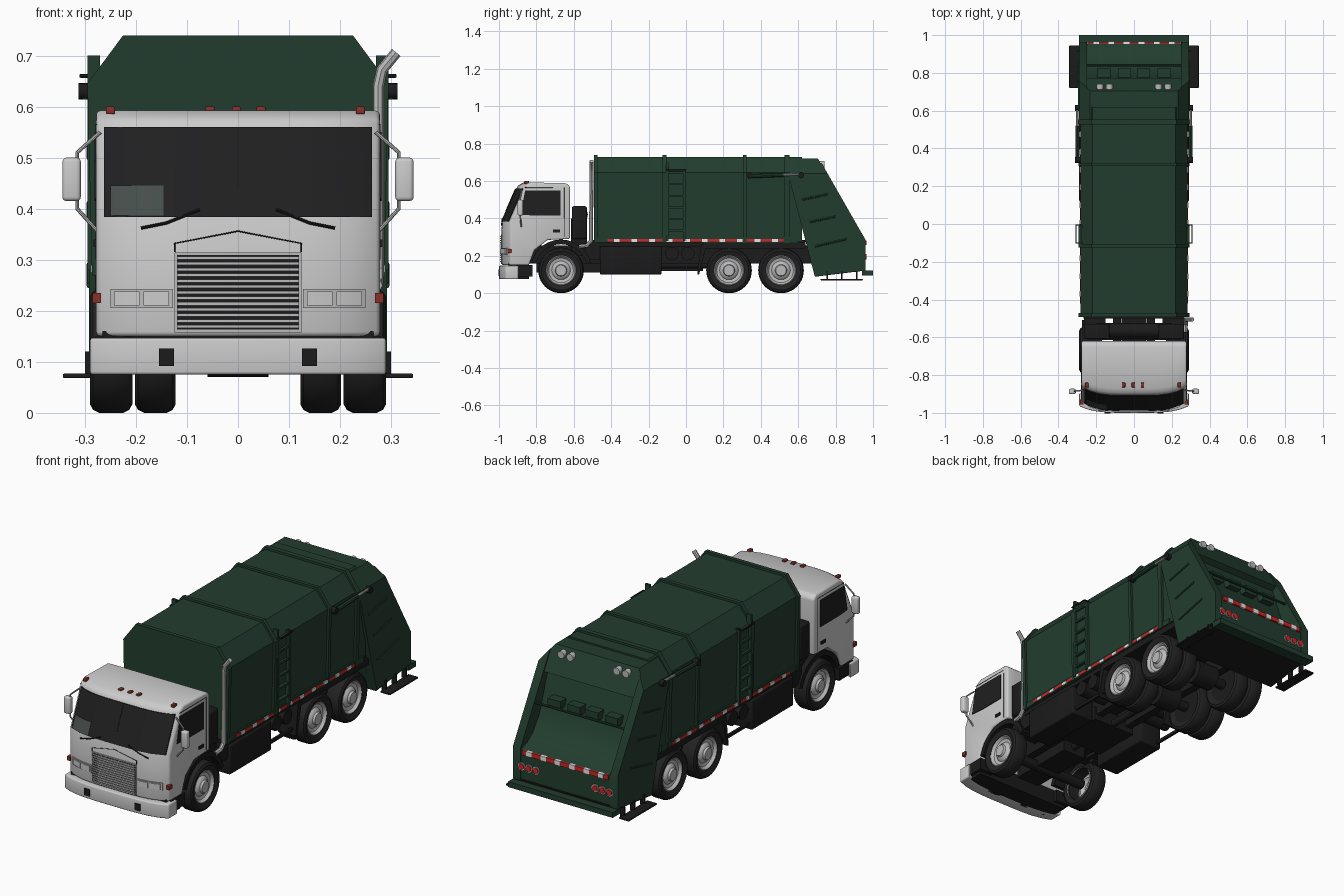
import bpy, bmesh, math
from mathutils import Vector

if "Cube" in bpy.data.objects:
    bpy.data.objects.remove(bpy.data.objects["Cube"])


def material(name, r, g, b, rough=0.6):
    m = bpy.data.materials.new(name)
    m.use_nodes = True
    m.diffuse_color = (r, g, b, 1)
    node = next(n for n in m.node_tree.nodes if n.type == "BSDF_PRINCIPLED")
    node.inputs["Base Color"].default_value = (r, g, b, 1)
    node.inputs["Roughness"].default_value = rough
    return m


green = material("dark green paint", .016, .046, .028)
white = material("white paint", .6, .6, .6)
black = material("black metal", .011, .011, .011)
rubber = material("tyre rubber", .016, .016, .016)
glass = material("dark glass", .014, .014, .015)
pane = material("grey glass", .06, .075, .07)
chrome = material("pale metal", .5, .5, .5)
amber = material("dark red lens", .25, .03, .02)
red = material("red tape", .6, .02, .02)
bright = material("white tape", .8, .8, .8)


def finish(name, bm, mat, mirror=False, bevel=0, segments=3):
    bmesh.ops.recalc_face_normals(bm, faces=bm.faces)
    if bevel:
        edges = [e for e in bm.edges if len(e.link_faces) == 2 and e.calc_face_angle() > .6]
        bmesh.ops.bevel(bm, geom=edges, offset=bevel, segments=segments, profile=.5,
                        affect='EDGES', clamp_overlap=True)
    me = bpy.data.meshes.new(name)
    bm.to_mesh(me)
    bm.free()
    me.materials.append(mat)
    for p in me.polygons:
        p.use_smooth = True
    me.set_sharp_from_angle(angle=math.radians(32))
    ob = bpy.data.objects.new(name, me)
    bpy.context.collection.objects.link(ob)
    if mirror:
        ob.modifiers.new("Mirror", "MIRROR").use_mirror_merge = False
    return ob


def loft(rings):
    bm = bmesh.new()
    rows = [[bm.verts.new(p) for p in ring] for ring in rings]
    n = len(rows[0])
    for a, b in zip(rows, rows[1:]):
        for i in range(n):
            bm.faces.new((a[i], a[(i + 1) % n], b[(i + 1) % n], b[i]))
    bm.faces.new(rows[0])
    bm.faces.new(rows[-1])
    return bm


def box(name, x, y, z, mat, **kw):
    ring = [(y[0], z[0]), (y[1], z[0]), (y[1], z[1]), (y[0], z[1])]
    return finish(name, loft([[(a, *p) for p in ring] for a in x]), mat, **kw)


def across(name, profile, x0, x1, mat, steps=1, bow=0, chamfer=False, **kw):
    """Side profile (y, z) run along x; bow curves the front corners backwards."""
    xs = [x0 + (x1 - x0) * i / steps for i in range(steps + 1)]
    bm = loft([[(x, y + (bow * (x / .278) ** 4 if y < -.85 else 0), z)
                for y, z in profile] for x in xs])
    for s in ((1, -1) if chamfer else ()):
        cut = bmesh.ops.bisect_plane(bm, geom=bm.verts[:] + bm.edges[:] + bm.faces[:],
                                     plane_co=(s * .225, 0, .73), plane_no=(s * .09, 0, .068),
                                     clear_outer=True)
        edges = [e for e in cut["geom_cut"] if isinstance(e, bmesh.types.BMEdge)]
        if edges:
            bmesh.ops.holes_fill(bm, edges=edges)
    return finish(name, bm, mat, **kw)


def shell(name, y0, y1, grow, mat):
    """Body cross-section with chamfered roof corners, run along y."""
    half = [(.275 + grow, .28 - grow), (.284 + grow, .645), (.22 + grow / 2, .728 + grow)]
    ring = half + [(-x, z) for x, z in reversed(half)]
    return finish(name, loft([[(x, y, z) for x, z in ring] for y in (y0, y1)]), mat)


def lathe(name, profile, centre, axis, mat, steps=32, **kw):
    bm = bmesh.new()
    c, a = Vector(centre), Vector(axis)
    vs = [bm.verts.new(c + a * d + Vector((0, 0, r))) for r, d in profile]
    es = [bm.edges.new(p) for p in zip(vs, vs[1:])]
    bmesh.ops.spin(bm, geom=vs + es, cent=c, axis=a, angle=math.tau, steps=steps)
    bmesh.ops.remove_doubles(bm, verts=bm.verts, dist=.0003)
    return finish(name, bm, mat, **kw)


def drum(name, r, length, centre, axis, mat, **kw):
    return lathe(name, [(0, 0), (r, 0), (r, length), (0, length)], centre, axis, mat, **kw)


def tube(name, pts, r, mat, mirror=False):
    cu = bpy.data.curves.new(name, "CURVE")
    cu.dimensions, cu.bevel_depth, cu.bevel_resolution, cu.use_fill_caps = '3D', r, 2, True
    sp = cu.splines.new("POLY")
    sp.points.add(len(pts) - 1)
    for p, co in zip(sp.points, pts):
        p.co = (*co, 1)
    tmp = bpy.data.objects.new(name, cu)
    bm = bmesh.new()
    bm.from_mesh(tmp.to_mesh())
    bpy.data.objects.remove(tmp)
    return finish(name, bm, mat, mirror=mirror)


X, Y = (1, 0, 0), (0, 1, 0)

# Cab shell with bowed front
across("cab", [(-.985, .15), (-.985, .38), (-.9, .575), (-.87, .592), (-.64, .588), (-.62, .57),
               (-.62, .29), (-.74, .285), (-.81, .23), (-.84, .15)],
       -.278, .278, white, steps=12, bow=.045, bevel=.009)


def face_y(z):
    return -.985 + max(0, z - .38) * .436


def front_plate(name, x0, x1, z0, z1, out, mat, **kw):
    a, b = face_y(z0), face_y(z1)
    return across(name, [(a - out, z0), (b - out, z1), (b + .004, z1), (a + .004, z0)],
                  x0, x1, mat, steps=8, bow=.045, **kw)


# Windshield, side windows and door details
front_plate("windshield", -.262, .262, .384, .56, .005, glass)
front_plate("windshield_corner_pane", -.25, -.146, .387, .445, .0065, pane)
front_plate("windshield_divider", -.002, .002, .44, .558, .007, black)
across("side_window", [(-.885, .42), (-.86, .55), (-.67, .55), (-.67, .415), (-.81, .415)],
       .27, .281, glass, mirror=True)
box("door_handle", (.27, .283), (-.71, -.675), (.325, .34), black, mirror=True)
tube("door_seam", [(.278, -.65, .3), (.278, -.65, .565), (.278, -.86, .565)], .0015, black, True)
for s in (1, -1):
    tube("wiper", [(s * .075, -.983, .398), (s * .14, -.985, .372), (s * .19, -.985, .362)], .003, black)

# Grille, hood outline and headlights
front_plate("grille_frame", -.124, .124, .157, .314, .004, chrome)
front_plate("grille_back", -.119, .119, .163, .309, .005, black)
for i in range(13):
    z = .166 + i * .0112
    front_plate("grille_slat", -.119, .119, z, z + .006, .01, chrome)
outline = [(-.124, .315), (-.124, .332), (0, .356), (.124, .332), (.124, .315)]
tube("hood_outline", [(x, -.985, z) for x, z in outline], .0015, black)
front_plate("headlight_bezel", .127, .25, .205, .243, .004, chrome, mirror=True)
for x in (.135, .193):
    front_plate("headlight", x, x + .05, .21, .238, .008, white, mirror=True)
box("corner_marker", (.268, .285), (-.955, -.93), (.215, .235), amber, mirror=True)
for x in (-.25, -.055, -.003, .045, .24):
    box("roof_marker", (x - .009, x + .009), (-.865, -.84), (.585, .6), amber, bevel=.003)

# Bumper
across("front_bumper", [(-1, .075), (-1, .147), (-.93, .147), (-.93, .075)], -.29, .29, white,
       steps=12, bow=.03, bevel=.006)
box("bumper_insert", (.125, .155), (-1.003, -.99), (.092, .126), black, mirror=True)
box("cab_floor", (-.265, .265), (-.95, -.84), (.075, .16), black)
box("cab_step", (.2, .28), (-.93, -.82), (.09, .15), black, mirror=True)

# Mirrors
box("mirror", (.308, .344), (-.9, -.872), (.415, .5), white, mirror=True, bevel=.008)
tube("mirror_arm", [(.27, -.88, .55), (.315, -.885, .51), (.315, -.885, .4), (.27, -.88, .35)],
     .004, chrome, True)

# Front fenders, drawn as arcs round the wheel
def arc(r, a, b):
    return [(-.668 + r * math.cos(math.radians(a + (b - a) * i / 12)),
             .122 + r * math.sin(math.radians(a + (b - a) * i / 12))) for i in range(13)]


across("front_fender", arc(.165, 15, 165) + arc(.14, 165, 15), .17, .276, black, mirror=True)

# Wheels
def tyre(name, y, x0, x1):
    w = x1 - x0
    prof = [(.08, .01), (.105, 0), (.116, .006), (.122, .018)]
    prof += [(r, w - d) for r, d in reversed(prof)]
    lathe(name, prof + prof[:1], (x0, y, .122), X, rubber, steps=40, mirror=True)


rim = [(.084, 0), (.084, .068), (.076, .074), (.066, .06), (.05, .056), (.042, .066),
       (.032, .07), (.028, .08), (0, .08)]
for y, rear in ((-.668, False), (.23, True), (.508, True)):
    tyre("outer_tyre", y, .207, .29)
    lathe("wheel_rim", rim, (.207, y, .122), X, chrome, mirror=True)
    if rear:
        tyre("inner_tyre", y, .122, .202)
        drum("inner_hub", .084, .06, (.132, y, .122), X, black, mirror=True)
        drum("differential", .06, .12, (-.06, y, .13), X, black)
    drum("axle", .025, .46, (-.23, y, .122), X, black)

# Chassis and underbody equipment
box("frame_rail", (.07, .11), (-.93, .68), (.16, .255), black, mirror=True)
box("underbody", (-.268, .268), (-.5, .64), (.25, .285), black)
box("side_tank", (.15, .278), (-.46, -.13), (.1, .25), black, mirror=True, bevel=.008)
box("crossmember", (-.12, .12), (-.4, -.15), (.13, .2), black)
box("transmission", (-.065, .065), (-.8, -.45), (.11, .25), black)
drum("drive_shaft", .018, .7, (0, -.46, .15), Y, black)
for y in (-.075, .01):
    drum("air_tank", .036, .15, (.12, y, .212), X, black, mirror=True)
box("lower_rail", (.25, .262), (-.13, .09), (.12, .135), black, mirror=True)
box("rear_fender", (.12, .28), (.09, .64), (.238, .27), black, mirror=True)
across("mud_flap", [(.06, .1), (.07, .1), (.11, .26), (.08, .26)], .13, .28, black, mirror=True)

# Engine bay behind the cab and exhaust stack
box("engine_block", (-.25, .25), (-.615, -.53), (.2, .4), black)
box("air_box", (.13, .265), (-.61, -.53), (.29, .465), black, mirror=True, bevel=.01)
drum("air_intake", .04, .4, (-.2, -.565, .42), X, black)
box("bay_side", (.15, .265), (-.54, -.46), (.18, .27), black, mirror=True)
tube("exhaust_stack", [(.272, -.57, .25), (.274, -.53, .255), (.275, -.508, .28), (.275, -.505, .64),
                       (.282, -.505, .672), (.31, -.505, .706)], .011, chrome)

# Body with ribs and sill
shell("body", -.485, .62, 0, green)
for y, w in ((-.482, .02), (-.115, .02), (.315, .018), (.54, .025)):
    shell("body_rib", y - w / 2, y + w / 2, .011, green)
box("body_sill", (.26, .283), (-.475, .6), (.272, .3), green, mirror=True)
box("sill_tape", (.28, .286), (-.42, .52), (.276, .29), red, mirror=True)
for i in range(10):
    y = -.385 + i * .094
    box("sill_tape_patch", (.28, .288), (y, y + .03), (.275, .291), bright, mirror=True)

# Side ladders and grab handles
for y in (-.1, -.01):
    box("ladder_rail", (.27, .295), (y - .006, y + .006), (.28, .7 if y < -.05 else .66), green, mirror=True)
for i in range(6):
    z = .33 + i * .062
    box("ladder_rung", (.275, .293), (-.1, -.01), (z, z + .01), green, mirror=True)
tube("grab_handle", [(.28, -.1, .66), (.308, -.1, .66), (.308, -.005, .66), (.28, -.005, .66)],
     .004, black, True)

# Tailgate: outer side plates and a recessed hopper core
slope = [(.535, .722), (.71, .722), (.96, .285), (.96, .125), (.688, .092), (.555, .6)]
for s in (1, -1):
    across("tailgate_side", slope, s * .25, s * .292, green, chamfer=True)
across("hopper", [(.55, .72), (.705, .72), (.772, .6), (.745, .585), (.785, .47), (.81, .4),
                  (.86, .33), (.905, .295), (.955, .28), (.955, .13), (.69, .095), (.58, .55)],
       -.252, .252, green, chamfer=True)
across("tailgate_floor", [(.688, .088), (.96, .121), (.96, .128), (.69, .1)], -.288, .288, black)
for x in (.05, .16):
    box("hopper_tab", (x - .035, x + .035), (.76, .822), (.46, .5), green, mirror=True)
tube("hopper_bar", [(-.25, .84, .47), (.25, .84, .47)], .006, green)
for p, q in (((.62, .5), (.76, .53)), ((.66, .38), (.8, .41)), ((.69, .25), (.86, .29))):
    tube("tailgate_ridge", [(.291, *p), (.291, *q)], .006, green, True)

# Tailgate cylinders
tube("lift_cylinder", [(.3, .33, .625), (.3, .52, .633)], .011, green, True)
tube("lift_rod", [(.3, .52, .633), (.3, .62, .636)], .006, chrome, True)
for y in (.34, .615):
    drum("lift_pivot", .016, .032, (.28, y, .63), X, black, steps=16, mirror=True)

# Rear lights, tape and steps
for x in (.165, .205, .245):
    drum("tail_light_ring", .019, .008, (x, .952, .195), Y, chrome, steps=20, mirror=True)
    drum("tail_light", .015, .012, (x, .952, .195), Y, red, steps=20, mirror=True)
for x in (.13, .18):
    drum("work_light", .018, .03, (x, .71, .69), Y, chrome, steps=20, mirror=True)
box("rear_tape", (-.24, .24), (.95, .964), (.258, .28), red)
for i in range(6):
    x = -.215 + i * .08
    box("rear_tape_patch", (x, x + .03), (.95, .966), (.257, .281), bright)
box("rear_step", (-.292, .292), (.94, 1), (.095, .122), green)
box("side_step", (.288, .343), (.72, .945), (.068, .077), black, mirror=True, bevel=.003)
for y in (.75, .83, .91):
    box("step_hanger", (.275, .3), (y, y + .008), (.068, .12), black, mirror=True)
